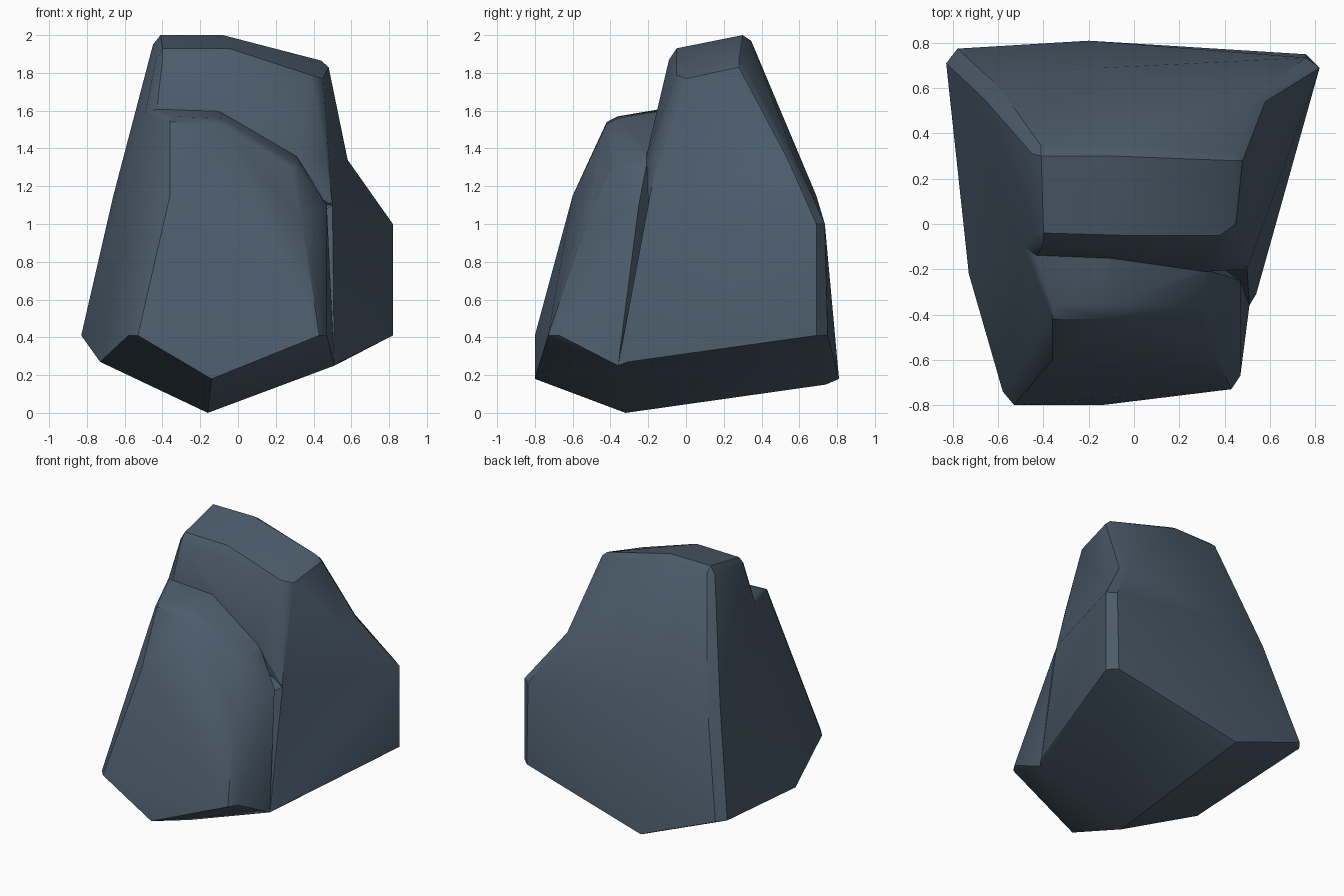
import bpy, bmesh, math

if "Cube" in bpy.data.objects:
    bpy.data.objects.remove(bpy.data.objects["Cube"])

# One slate colour for the whole boulder
slate = bpy.data.materials.new("slate_blue_grey")
slate.diffuse_color = (0.072, 0.107, 0.147, 1)
slate.use_nodes = True
slate.node_tree.nodes["Principled BSDF"].inputs["Base Color"].default_value = slate.diffuse_color


def hull(name, points):
    """Closed convex chunk of rock spanned by its corner points."""
    bm = bmesh.new()
    for p in points:
        bm.verts.new(p)
    res = bmesh.ops.convex_hull(bm, input=bm.verts[:])
    bmesh.ops.delete(bm, geom=[v for v in bm.verts if not v.link_faces], context='VERTS')
    bmesh.ops.recalc_face_normals(bm, faces=bm.faces[:])
    me = bpy.data.meshes.new(name)
    bm.to_mesh(me)
    bm.free()
    me.materials.append(slate)
    ob = bpy.data.objects.new(name, me)
    bpy.context.collection.objects.link(ob)
    return ob


# Corners shared by neighbouring chunks
back_left = [(-.66, .55, 1.15), (-.60, .61, 1.15)]
base_left = [(-.83, .71, .41), (-.73, -.22, .27), (-.16, -.32, 0)]
back_mid = [(-.14, .69, 1.15)]
shoulder = [(.58, .54, 1.34), (.54, .58, 1.34), (.50, -.20, 1.10)]

# Tall peak at the back
peak = hull("boulder", back_left + back_mid + shoulder + [
    (-.41, .30, 2.0), (-.08, .30, 2.0), (.44, .28, 1.865), (.48, .28, 1.83),
    (-.45, .31, 1.95), (-.41, .345, 1.96), (-.08, .345, 1.97), (.45, .32, 1.82),
    (-.40, -.04, 1.93), (-.05, -.05, 1.93), (.38, -.05, 1.79), (.45, .0, 1.77),
    (-.435, -.04, 1.87), (-.40, -.09, 1.87), (-.05, -.09, 1.87),
    (-.49, -.10, 1.59), (-.43, -.14, 1.60), (-.10, -.15, 1.60),
    (.31, -.21, 1.36), (.47, -.15, 1.35), (.65, .67, 1.0)])

# Lower front lobe with the ledge
lobe = hull("front_lobe", back_left[:1] + base_left + [
    (-.58, -.74, .41), (-.53, -.80, .41), (-.14, -.80, .18),
    (.43, -.73, .41), (.47, -.67, .41), (.51, -.36, .25),
    (-.36, -.60, 1.15), (-.41, -.55, 1.15), (.34, -.53, 1.0),
    (-.36, -.42, 1.54), (-.09, -.42, 1.53), (.28, -.40, 1.30),
    (-.36, -.36, 1.57), (-.09, -.36, 1.56), (.32, -.37, 1.31), (-.40, -.38, 1.52),
    (-.49, -.10, 1.59), (-.43, -.13, 1.61), (-.10, -.13, 1.60),
    (.31, -.20, 1.36), (.47, -.25, 1.10)])

# Broad base with the right shoulder
base = hull("base", back_left + base_left + back_mid + shoulder + [
    (-.78, .775, .41), (-.20, .81, .18), (-.18, .74, .15),
    (.82, .69, .41), (.76, .75, .41), (.82, .69, 1.0), (.76, .735, 1.0),
    (.51, -.36, .25), (.54, -.31, .27)])

# Fuse the chunks into one solid
bpy.context.view_layer.objects.active = peak
for part in (base, lobe):
    mod = peak.modifiers.new("fuse", 'BOOLEAN')
    mod.operation = 'UNION'
    mod.solver = 'EXACT'
    mod.object = part
    bpy.ops.object.modifier_apply(modifier=mod.name)
    bpy.data.objects.remove(part)

# Smooth the shallow facets, keep the broken edges crisp
bm = bmesh.new()
bm.from_mesh(peak.data)
bmesh.ops.remove_doubles(bm, verts=bm.verts[:], dist=0.002)
bm.to_mesh(peak.data)
bm.free()
bpy.ops.object.select_all(action='DESELECT')
peak.select_set(True)
bpy.ops.object.shade_smooth_by_angle(angle=math.radians(30))
